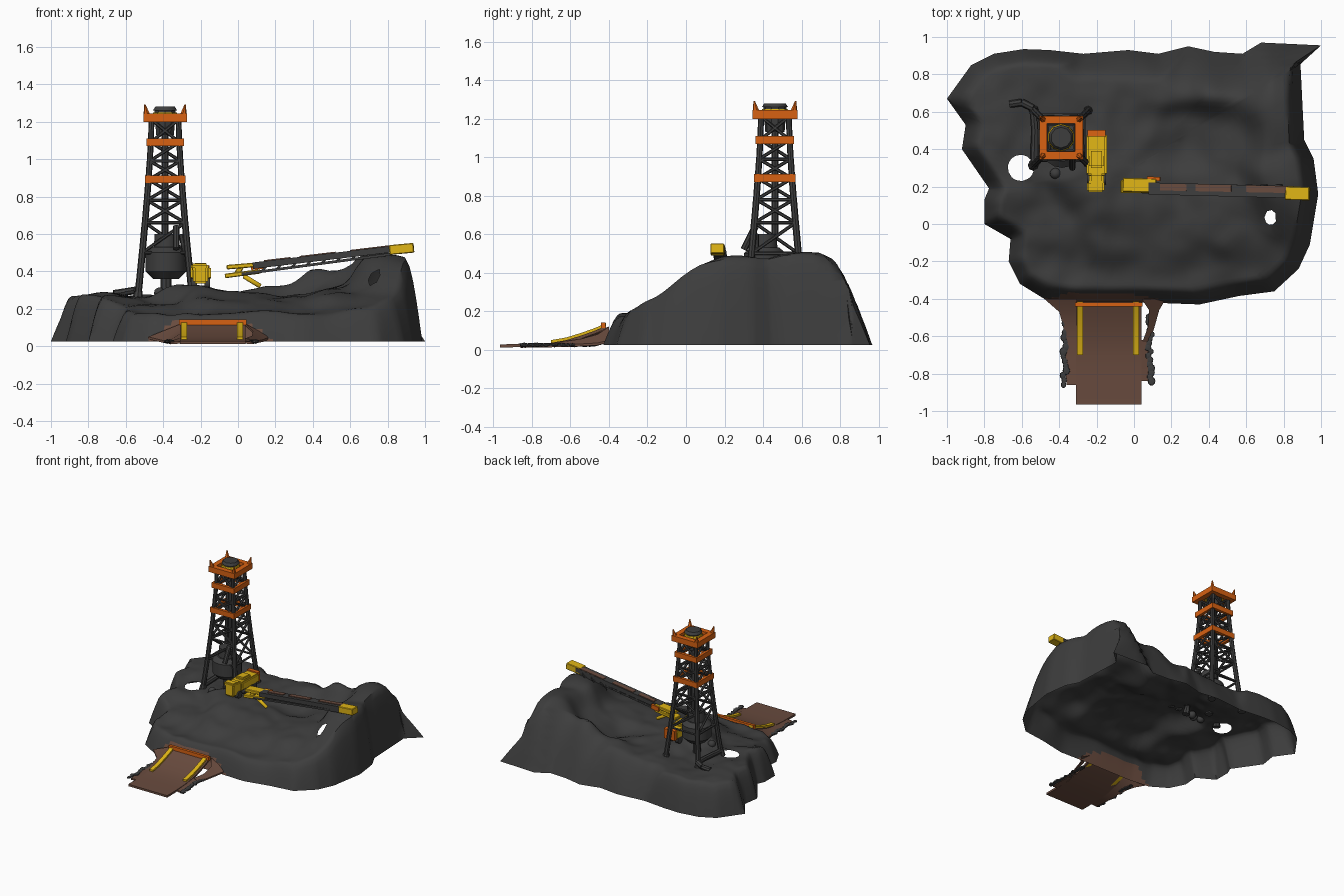
import bpy, bmesh, math, random
from mathutils import Vector, Matrix, noise

if "Cube" in bpy.data.objects:
    bpy.data.objects.remove(bpy.data.objects["Cube"])

random.seed(4)
V = Vector


def material(name, rgb):
    m = bpy.data.materials.new(name)
    m.diffuse_color = (*rgb, 1)
    m.use_nodes = True
    m.node_tree.nodes["Principled BSDF"].inputs["Base Color"].default_value = m.diffuse_color
    return m


GREY = material("dark rock grey", (.047, .047, .047))
BROWN = material("earth brown", (.14, .07, .048))
ORANGE = material("safety orange", (.68, .12, .006))
YELLOW = material("machine yellow", (.74, .46, .008))


def finish(name, bm, *mats, angle=35):
    me = bpy.data.meshes.new(name)
    bm.to_mesh(me)
    bm.free()
    for m in mats:
        me.materials.append(m)
    me.shade_smooth()
    me.set_sharp_from_angle(angle=math.radians(angle))
    ob = bpy.data.objects.new(name, me)
    bpy.context.collection.objects.link(ob)
    return ob


def beam(bm, a, b, w, h):
    """Rectangular bar from a to b."""
    a, b = V(a), V(b)
    d = b - a
    mat = Matrix.Translation((a + b) / 2) @ d.to_track_quat('Y', 'Z').to_matrix().to_4x4()
    bmesh.ops.create_cube(bm, size=1, matrix=mat @ Matrix.Diagonal((w, d.length, h, 1)))


def rod(bm, a, b, r1, r2=None, n=8):
    """Round bar from a to b."""
    a, b = V(a), V(b)
    d = b - a
    mat = Matrix.Translation((a + b) / 2) @ d.to_track_quat('Z', 'Y').to_matrix().to_4x4()
    bmesh.ops.create_cone(bm, cap_ends=True, segments=n, radius1=r1,
                          radius2=r1 if r2 is None else r2, depth=d.length, matrix=mat)


def strip(name, rows, thick, mat):
    """Slab lofted through rows of (y, left z, right z, x left, x right)."""
    bm = bmesh.new()
    prev = None
    for y, z0, z1, x0, x1 in rows:
        ring = [bm.verts.new(p) for p in ((x0, y, z0), (x1, y, z1), (x1, y, z1 - thick), (x0, y, z0 - thick))]
        if prev:
            for i in range(4):
                j = (i + 1) % 4
                bm.faces.new((prev[i], prev[j], ring[j], ring[i]))
        else:
            bm.faces.new(ring)
        prev = ring
    bm.faces.new(prev)
    bmesh.ops.recalc_face_normals(bm, faces=bm.faces)
    return finish(name, bm, mat)


# ---- rock mound: open shell, outline on the ground plus hill heights
OUTLINE = [V(p) for p in (
    (-1, .67), (-.87, .85), (-.75, .91), (-.59, .935), (-.45, .93), (-.27, .91), (-.03, .93), (.13, .91),
    (.29, .95), (.43, .92), (.58, .91), (.68, .97), (1, .955), (.89, .855), (.91, .45), (.96, .35),
    (.985, .16), (.94, -.11), (.88, -.24), (.75, -.36), (.56, -.385), (.35, -.43), (.08, -.42), (-.31, -.42),
    (-.48, -.4), (-.61, -.32), (-.67, -.2), (-.66, -.08), (-.8, 0), (-.8, .13), (-.775, .19), (-.92, .4), (-.9, .53))]
HILLS = (
    (-.85, .6, .28), (-.7, .8, .27), (-.4, .8, .27), (-.1, .8, .28), (.2, .8, .32), (.5, .75, .42), (.78, .72, .5),
    (.82, .58, .5), (.8, .4, .48), (.82, .17, .5), (.84, .02, .4), (.8, -.15, .25), (.6, -.27, .19), (.3, -.32, .17),
    (0, -.32, .17), (-.3, -.3, .16), (-.5, -.25, .17), (-.6, -.1, .21), (-.7, .1, .27), (-.4, 0, .22),
    (-.4, .45, .26), (-.2, .3, .32), (-.2, .15, .33), (0, .1, .28), (0, .45, .27), (.3, .1, .27), (.3, .45, .24),
    (.5, .1, .3), (.5, .45, .32), (.6, -.05, .28), (.2, -.1, .24), (-.1, -.08, .26))


def wall_fraction(p):
    """0 on the outline, 1 inside; the rear right edge slopes more gently."""
    best = 1
    for k, (a, b) in enumerate(zip(OUTLINE, OUTLINE[1:] + OUTLINE[:1])):
        t = max(0, min(1, (p - a).dot(b - a) / (b - a).length_squared))
        width = .27 if 8 <= k < 12 else .16 if 5 <= k < 8 else .09
        best = min(best, (a + (b - a) * t - p).length / width)
    return best


def ground(x, y):
    sw = sz = 1e-12
    for hx, hy, hz in HILLS:
        w = math.exp(-((x - hx) ** 2 + (y - hy) ** 2) / .016)
        sw += w
        sz += w * hz
    lumps = noise.noise(V((x * 4, y * 4, 3))) * .025 + noise.noise(V((x * 9, y * 9, 7))) * .014
    return .025 + (sz / sw + lumps - .025) * math.sin(wall_fraction(V((x, y))) * math.pi / 2)


center, rings, per_edge = V((0, .3)), 34, 5
rim = [a.lerp(b, k / per_edge) for a, b in zip(OUTLINE, OUTLINE[1:] + OUTLINE[:1]) for k in range(per_edge)]
bm = bmesh.new()
prev = None
for r in range(rings):
    t = 1 - (r / rings) ** 1.4
    ring = []
    for p in rim:
        q = center.lerp(p, t)
        ring.append(bm.verts.new((q.x, q.y, ground(q.x, q.y))))
    if prev:
        for i in range(len(rim)):
            j = (i + 1) % len(rim)
            bm.faces.new((prev[j], prev[i], ring[i], ring[j]))
    prev = ring
tip = bm.verts.new((center.x, center.y, ground(*center)))
for i in range(len(rim)):
    bm.faces.new((prev[(i + 1) % len(rim)], prev[i], tip))
bm.normal_update()
if sum(f.normal.z for f in bm.faces) < 0:
    bmesh.ops.reverse_faces(bm, faces=bm.faces)
holes = ((-.605, .3, .07, .07), (.73, .035, .033, .04))
gone = []
for f in bm.faces:
    c = f.calc_center_median()
    if any(((c.x - hx) / rx) ** 2 + ((c.y - hy) / ry) ** 2 < 1 for hx, hy, rx, ry in holes):
        gone.append(f)
    elif c.y < -.355 and c.z < .14 and abs(c.x + .15) < .33 - 1.3 * (c.z - .02):
        f.material_index = 1      # earth around the ramp
bmesh.ops.delete(bm, geom=gone, context='FACES')
for v in bm.verts:                # round off the hole rims
    for hx, hy, rx, ry in holes:
        d = math.hypot((v.co.x - hx) / rx, (v.co.y - hy) / ry)
        if v.is_boundary and 0 < d < 1.7:
            v.co.x, v.co.y = hx + (v.co.x - hx) / d, hy + (v.co.y - hy) / d
finish("rock_mound", bm, GREY, BROWN, angle=50)

# ---- entry ramp with kerbs, shoulders and rubble
PROFILE = ((-.965, .028), (-.8, .03), (-.7, .036), (-.62, .05), (-.54, .075), (-.47, .1), (-.415, .125))
strip("ramp", [(y, z, z, -.31, .04) for y, z in PROFILE], .016, BROWN)
for name, x in (("left_kerb", -.29), ("right_kerb", .01)):
    strip(name, [(y, z + .014, z + .014, x - .016, x + .016) for y, z in PROFILE[2:]], .03, YELLOW)
strip("left_shoulder", [(-.86, .022, .026, -.36, -.305), (-.75, .024, .03, -.37, -.305),
                        (-.62, .026, .046, -.37, -.305), (-.54, .028, .07, -.38, -.305),
                        (-.47, .03, .095, -.4, -.305), (-.4, .05, .12, -.48, -.305)], .012, BROWN)
strip("right_shoulder", [(-.84, .026, .022, .035, .08), (-.75, .03, .024, .035, .085),
                         (-.62, .046, .026, .035, .085)], .012, BROWN)
strip("right_bank", [(-.63, .044, .026, .045, .085), (-.55, .055, .03, .075, .11), (-.46, .08, .035, .08, .135),
                     (-.4, .12, .05, .04, .17)], .012, BROWN)
bm = bmesh.new()
beam(bm, (-.315, -.43, .127), (.045, -.43, .127), .022, .03)
finish("ramp_threshold", bm, ORANGE)
bm = bmesh.new()
for x, y0, y1 in ((-.37, -.86, -.48), (.085, -.84, -.5)):
    for k in range(16):
        y = y0 + (y1 - y0) * k / 15
        m = Matrix.Translation((x + random.uniform(-.012, .01), y, .025)) @ Matrix.Diagonal((1.1, 1.3, .6, 1))
        bmesh.ops.create_icosphere(bm, subdivisions=1, radius=random.uniform(.014, .022), matrix=m)
finish("ramp_rubble", bm, GREY)

# ---- lattice tower, flared towards the foot
TX, TY, Z0, Z1 = -.39, .462, .26, 1.2
CORNERS = ((-1, -1), (1, -1), (1, 1), (-1, 1))


def corner(i, z):
    h = .072 + .074 * (max(0, Z1 - z) / (Z1 - Z0)) ** 1.35
    cx, cy = CORNERS[i % 4]
    return V((TX + cx * h, TY + cy * h, z))


bm = bmesh.new()
levels = (.24, .36, .5, .66, .78, .89, .99, 1.09, 1.21)
for i in range(4):
    rod(bm, corner(i, Z0 - .02), corner(i, Z0 + .03), .03, .022)
    for n, (a, b) in enumerate(zip(levels, levels[1:])):
        rod(bm, corner(i, a), corner(i, b), .019 - n * .0005)
        if a >= .36:
            rod(bm, corner(i, b), corner(i + 1, b), .009, n=6)
        if a >= .5:
            rod(bm, corner(i, a), corner(i + 1, b), .009, n=6)
            if n % 2:
                rod(bm, corner(i + 1, a), corner(i, b), .009, n=6)
rod(bm, (TX, TY, .6), (TX, TY, 1.2), .018)
finish("tower_frame", bm, GREY)


def square_frame(name, z, half, w, h, mat, horns=False):
    bm = bmesh.new()
    k = half - w / 2
    for i in range(4):
        (ax, ay), (bx, by) = CORNERS[i], CORNERS[(i + 1) % 4]
        ex, ey = (bx - ax) / 2 * w / 2, (by - ay) / 2 * w / 2
        beam(bm, (TX + ax * k - ex, TY + ay * k - ey, z), (TX + bx * k + ex, TY + by * k + ey, z), w, h)
        if horns:     # upturned corner horns
            rod(bm, (TX + ax * .095, TY + ay * .095, z), (TX + ax * .108, TY + ay * .108, z + .07), .022, .004, 6)
    finish(name, bm, mat)


square_frame("lower_band", .892, .108, .024, .042, ORANGE)
square_frame("middle_band", 1.09, .1, .024, .042, ORANGE)
square_frame("top_platform", 1.222, .116, .042, .045, ORANGE, True)
bm = bmesh.new()
rod(bm, (TX, TY, 1.13), (TX, TY, 1.26), .05, .06, 10)
rod(bm, (TX, TY, 1.26), (TX, TY, 1.28), .068, .055, 10)
finish("tower_cap", bm, GREY)
bm = bmesh.new()
rod(bm, (TX, TY, 1.215), (TX, TY, 1.25), .074, .066, 10)
finish("cap_collar", bm, YELLOW)

# ---- ore vessel and pipes at the tower foot
bm = bmesh.new()
for z0, z1, r0, r1 in ((.36, .4, .07, .11), (.4, .5, .11, .11), (.5, .53, .11, .075), (.53, .6, .065, .06)):
    rod(bm, (-.385, .41, z0), (-.385, .41, z1), r0, r1, 16)
rod(bm, (-.385, .41, .25), (-.385, .41, .37), .03)
rod(bm, (-.33, .3, .52), (-.33, .36, .64), .018)
rod(bm, (-.28, .36, .5), (-.3, .36, .6), .018)
finish("ore_vessel", bm, GREY)
bm = bmesh.new()
pipe = ((-.665, .64, .28), (-.6, .65, .29), (-.54, .62, .3), (-.53, .5, .29), (-.535, .33, .28))
for a, b in zip(pipe, pipe[1:]):
    rod(bm, a, b, .02)
for x, y in ((-.42, .27), (-.36, .26), (-.33, .28)):
    bmesh.ops.create_icosphere(bm, subdivisions=2, radius=.03, matrix=Matrix.Translation((x, y, .285)))
finish("foot_pipe_and_rocks", bm, GREY)

# ---- loader beside the tower
bm = bmesh.new()
beam(bm, (-.2, .26, .392), (-.2, .485, .385), .11, .07)
beam(bm, (-.2, .3, .43), (-.2, .4, .425), .08, .03)
beam(bm, (-.2, .17, .385), (-.2, .27, .385), .08, .1)
beam(bm, (-.205, .17, .425), (-.205, .23, .425), .095, .035)
bmesh.ops.bevel(bm, geom=bm.edges[:], offset=.01, segments=2, affect='EDGES')
finish("loader_body", bm, YELLOW)
bm = bmesh.new()
beam(bm, (-.2, .465, .39), (-.2, .5, .388), .095, .08)
finish("loader_rear", bm, ORANGE)
bm = bmesh.new()
for x in (-.235, -.165):
    for y in (.24, .33, .43):
        rod(bm, (x - .015, y, .335), (x + .015, y, .335), .03, n=12)
finish("loader_wheels", bm, GREY)

# ---- long inclined conveyor
bm = bmesh.new()
beam(bm, (.08, .19, .43), (.85, .17, .522), .064, .034)
beam(bm, (.02, .19, .385), (.82, .17, .492), .05, .014)
for k in range(9):
    x = .12 + k * .08
    beam(bm, (x, .19, .395 + k * .0105), (x + .03, .19, .425 + k * .0105), .04, .01)
finish("conveyor_frame", bm, GREY)
bm = bmesh.new()
for x0, x1 in ((.14, .28), (.33, .52), (.6, .82)):     # worn belt patches
    beam(bm, (x0, .2 - .02 * x0, .44 + .119 * x0), (x1, .2 - .02 * x1, .44 + .119 * x1), .036, .006)
finish("conveyor_belt", bm, BROWN)
bm = bmesh.new()
beam(bm, (.81, .165, .514), (.94, .162, .526), .072, .052)
beam(bm, (-.06, .21, .422), (.12, .205, .437), .075, .024)
beam(bm, (-.07, .2, .375), (.12, .2, .4), .07, .024)
beam(bm, (-.01, .2, .38), (.02, .2, .43), .05, .03)
rod(bm, (.03, .2, .375), (.12, .2, .32), .014)
bmesh.ops.bevel(bm, geom=bm.edges[:], offset=.004, segments=1, affect='EDGES')
finish("conveyor_ends", bm, YELLOW)
bm = bmesh.new()
beam(bm, (.07, .245, .425), (.14, .24, .432), .02, .035)
finish("conveyor_drive", bm, ORANGE)
